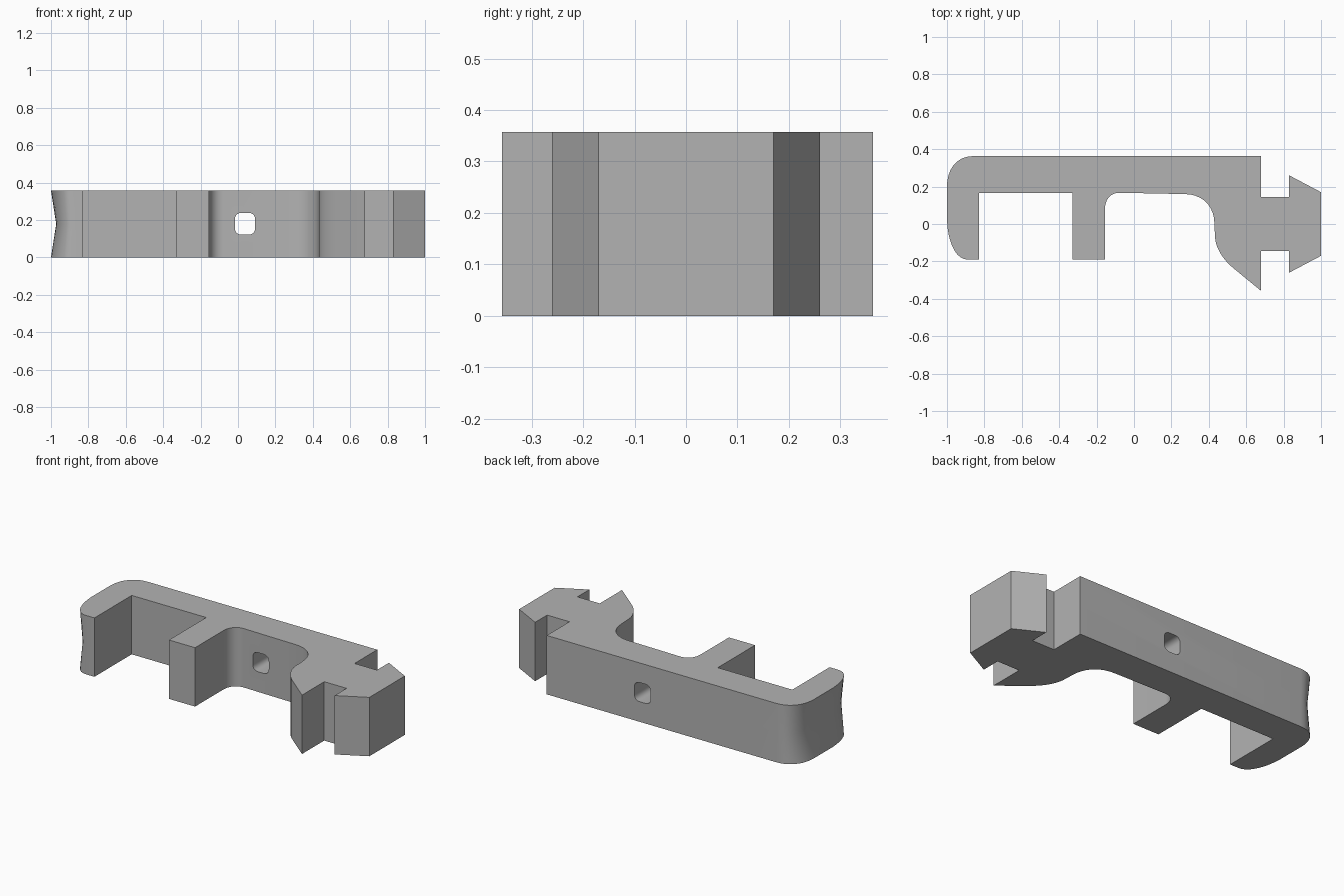
import bpy, bmesh
from mathutils import Vector
from mathutils.geometry import interpolate_bezier

HEIGHT = 0.357

cube = bpy.data.objects.get("Cube")
if cube:
    bpy.data.objects.remove(cube, do_unlink=True)

grey = bpy.data.materials.new("plain grey")
grey.use_nodes = True
colour = (0.45, 0.45, 0.45, 1)
grey.diffuse_color = colour
grey.node_tree.nodes["Principled BSDF"].inputs["Base Color"].default_value = colour


def bend(start, corner, end, steps=10, pull=0.6):
    """Rounded corner from start to end, pulled towards corner."""
    a, c, b = (Vector(p) for p in (start, corner, end))
    return [p.to_2d() for p in interpolate_bezier(
        a, a.lerp(c, pull), b.lerp(c, pull), b, steps)]


def prism(name, rings):
    """Closed solid through equal-length rings of points."""
    bm = bmesh.new()
    loops = [[bm.verts.new(p) for p in ring] for ring in rings]
    for low, high in zip(loops, loops[1:]):
        for i in range(len(low)):
            j = (i + 1) % len(low)
            bm.faces.new((low[i], low[j], high[j], high[i]))
    bm.faces.new(loops[0])
    bm.faces.new(loops[-1])
    bmesh.ops.recalc_face_normals(bm, faces=bm.faces)
    mesh = bpy.data.meshes.new(name)
    bm.to_mesh(mesh)
    bm.free()
    mesh.materials.append(grey)
    obj = bpy.data.objects.new(name, mesh)
    bpy.context.collection.objects.link(obj)
    return obj


# Outline seen from above: hooked end, middle leg, curved jaw, arrow head
outline = (
    bend((-0.86, 0.363), (-1, 0.363), (-1, 0.2))
    + bend((-1, 0.02), (-0.99, -0.19), (-0.89, -0.19))
    + [(-0.83, -0.19), (-0.83, 0.167), (-0.33, 0.167), (-0.33, -0.19), (-0.155, -0.19)]
    + bend((-0.155, 0.08), (-0.155, 0.167), (-0.08, 0.167))
    + bend((0.27, 0.16), (0.43, 0.16), (0.43, 0.0))
    + bend((0.433, -0.07), (0.437, -0.16), (0.53, -0.235), 8)
    + [(0.68, -0.358), (0.68, -0.145), (0.83, -0.145), (0.83, -0.26), (1, -0.17)]
    + [(1, 0.17), (0.83, 0.26), (0.83, 0.145), (0.68, 0.145), (0.68, 0.363)]
)


def ring(z, dent):
    """Outline at height z, with the hooked end pinched inwards by dent."""
    return [(x + dent * max(0, (-0.86 - x) / 0.14), y, z) for x, y in outline]


body = prism("clip_body", [ring(0, 0), ring(HEIGHT / 2, 0.028), ring(HEIGHT, 0)])

# Rounded hole through the back bar
left, right, low, high, r = -0.017, 0.092, 0.122, 0.238, 0.035
hole = (
    bend((left, low + r), (left, low), (left + r, low), 6)
    + bend((right - r, low), (right, low), (right, low + r), 6)
    + bend((right, high - r), (right, high), (right - r, high), 6)
    + bend((left + r, high), (left, high), (left, high - r), 6)
)
cutter = prism("hole_cutter", [[(x, y, z) for x, z in hole] for y in (0.05, 0.5)])
cutter.hide_render = True

cut = body.modifiers.new("hole", "BOOLEAN")
cut.operation = "DIFFERENCE"
cut.solver = "EXACT"
cut.object = cutter
bpy.ops.object.select_all(action="DESELECT")
bpy.context.view_layer.objects.active = body
body.select_set(True)
bpy.ops.object.modifier_apply(modifier=cut.name)
bpy.data.objects.remove(cutter, do_unlink=True)
bpy.ops.object.shade_smooth_by_angle(angle=0.52)
